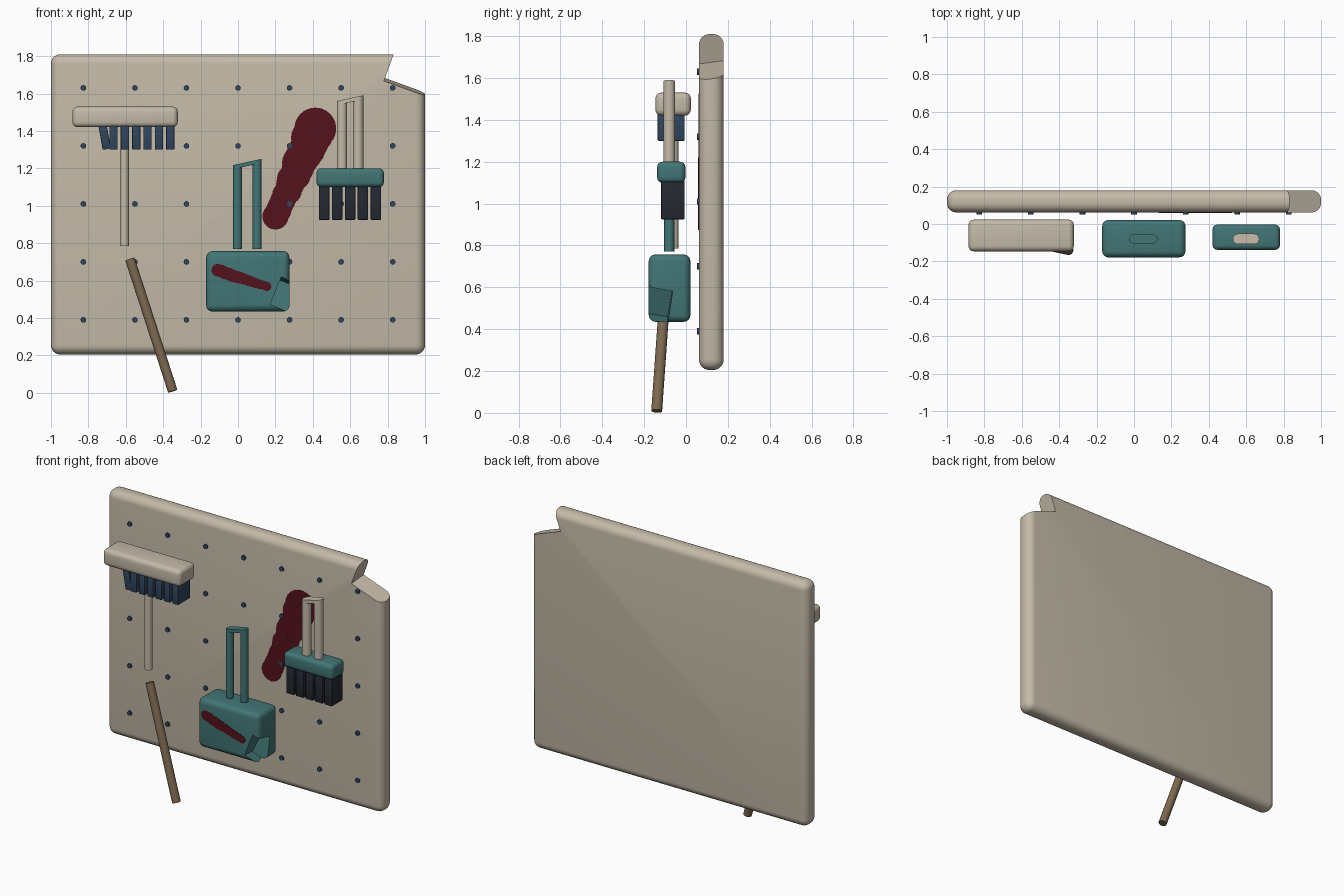
import bpy, bmesh, math, random
from mathutils import Vector, Matrix, Euler

if "Cube" in bpy.data.objects:
    bpy.data.objects.remove(bpy.data.objects["Cube"])

random.seed(4)


def material(name, rgb):
    m = bpy.data.materials.new(name)
    m.diffuse_color = (*rgb, 1)
    m.use_nodes = True
    m.node_tree.nodes["Principled BSDF"].inputs["Base Color"].default_value = m.diffuse_color
    return m


BEIGE = material("beige", (0.55, 0.49, 0.39))
TEAL = material("teal", (0.055, 0.18, 0.18))
BLUE = material("dark_blue", (0.03, 0.06, 0.11))
BLACK = material("charcoal", (0.018, 0.022, 0.032))
BROWN = material("brown", (0.2, 0.14, 0.08))
RED = material("dark_red", (0.09, 0.006, 0.012))


def finish(name, bm, mat, smooth=True):
    bmesh.ops.recalc_face_normals(bm, faces=bm.faces)
    me = bpy.data.meshes.new(name)
    bm.to_mesh(me)
    bm.free()
    ob = bpy.data.objects.new(name, me)
    bpy.context.collection.objects.link(ob)
    if mat:
        me.materials.append(mat)
    bpy.ops.object.select_all(action='DESELECT')
    ob.select_set(True)
    bpy.context.view_layer.objects.active = ob
    if smooth:
        bpy.ops.object.shade_smooth_by_angle(angle=math.radians(35))
    return ob


def box(name, lo, hi, bevel, mat, segs=4, tilt=0):
    lo, hi = Vector(lo), Vector(hi)
    bm = bmesh.new()
    bmesh.ops.create_cube(bm, size=1, matrix=Matrix.Diagonal((*(hi - lo), 1)))
    if bevel:
        bmesh.ops.bevel(bm, geom=bm.edges[:], offset=bevel, segments=segs,
                        profile=0.5, affect='EDGES')
    bm.transform(Matrix.Translation((lo + hi) / 2) @ Matrix.Rotation(tilt, 4, 'Y'))
    return finish(name, bm, mat)


def add_cyl(bm, a, b, r, n=20):
    a, b = Vector(a), Vector(b)
    rot = (b - a).to_track_quat('Z', 'Y').to_matrix().to_4x4()
    return bmesh.ops.create_cone(bm, cap_ends=True, segments=n, radius1=r, radius2=r,
                                 depth=(b - a).length,
                                 matrix=Matrix.Translation((a + b) / 2) @ rot)["verts"]


def rod(name, a, b, r, mat):
    bm = bmesh.new()
    add_cyl(bm, a, b, r)
    return finish(name, bm, mat)


def chip(ob, corner, size, angles, offset):
    # Broken corner: subtract a tilted box
    rot = Euler([math.radians(a) for a in angles]).to_matrix().to_4x4()
    bm = bmesh.new()
    bmesh.ops.create_cube(bm, size=1, matrix=Matrix.Translation(corner) @ rot
                          @ Matrix.Translation(offset) @ Matrix.Diagonal((*size, 1)))
    cutter = finish("chip_cutter", bm, None, False)
    cutter.hide_render = True
    mod = ob.modifiers.new("chip", 'BOOLEAN')
    mod.object, mod.solver = cutter, 'EXACT'
    bpy.context.view_layer.objects.active = ob
    bpy.ops.object.modifier_apply(modifier=mod.name)
    bpy.data.objects.remove(cutter)


def loop_handle(name, x1, x2, y, z0, z1, r, mat):
    # Two posts with slanted tops joined by a thin slanted bar
    slope = 0.22
    mid = (x1 + x2) / 2
    bm = bmesh.new()
    for x in (x1, x2):
        for v in add_cyl(bm, (x, y, z0), (x, y, z1), r):
            if v.co.z > (z0 + z1) / 2:
                v.co.z += slope * (v.co.x - mid)
    pts = []
    for x in (x1, x2):
        for i in range(20):
            a = math.tau * i / 20
            px = x + r * math.cos(a)
            for z in (z1, z1 - 0.022):
                pts.append(bm.verts.new((px, y + r * math.sin(a), z + slope * (px - mid))))
    bmesh.ops.convex_hull(bm, input=pts)
    return finish(name, bm, mat)


def stain(name, a, b, radii, y, depth, count):
    # Chain of overlapping flat discs of varying size
    bm = bmesh.new()
    for i in range(count):
        t = i / (count - 1)
        k = t * (len(radii) - 1)
        j = min(int(k), len(radii) - 2)
        r = radii[j] + (radii[j + 1] - radii[j]) * (k - j)
        jit = r * 0.08
        x = a[0] + (b[0] - a[0]) * t + random.uniform(-jit, jit)
        z = a[1] + (b[1] - a[1]) * t + random.uniform(-jit, jit)
        add_cyl(bm, (x, y + 0.004, z), (x, y - depth - 0.00005 * i, z), r, 24)
    return finish(name, bm, RED)


# Backboard with broken top corner
board = box("backboard", (-1, 0.062, 0.205), (1, 0.18, 1.81), 0.05, BEIGE, 6)
chip(board, (0.783, 0.12, 1.675), (0.6, 0.6, 0.5), (8, 20, 0), (0.3, 0, 0.25))

# Peg grid
bm = bmesh.new()
for i in range(7):
    for j in range(5):
        x, z = -0.827 + 0.2757 * i, 0.39 + 0.31 * j
        add_cyl(bm, (x, 0.07, z), (x, 0.052, z), 0.015, 12)
finish("board_pegs", bm, BLUE)

# Wide brush with its snapped handle
box("wide_brush_head", (-0.885, -0.146, 1.42), (-0.322, 0.023, 1.53), 0.028, BEIGE)
for i in range(6):
    x = -0.665 + 0.0605 * i
    box(f"wide_brush_bristle_{i + 1}", (x - 0.022, -0.135, 1.30), (x + 0.022, -0.007, 1.43),
        0.004, BLUE, 2)
box("wide_brush_bent_bristle", (-0.735, -0.133, 1.302), (-0.691, -0.007, 1.43),
    0.004, BLUE, 2, math.radians(-10))
rod("wide_brush_handle", (-0.607, -0.06, 0.785), (-0.607, -0.06, 1.43), 0.024, BEIGE)
rod("broken_handle_piece", (-0.578, -0.09, 0.715), (-0.349, -0.14, 0.009), 0.026, BROWN)

# Block tool with chipped corner and loop handle
block = box("block_head", (-0.17, -0.178, 0.435), (0.275, 0.021, 0.757), 0.032, TEAL)
chip(block, (0.167, -0.088, 0.46), (0.3, 0.3, 0.155), (-9, 22, 0), (0.15, -0.15, 0.0775))
loop_handle("block_handle", -0.002, 0.102, -0.08, 0.77, 1.234, 0.024, TEAL)

# Narrow brush
box("narrow_brush_head", (0.42, -0.138, 1.10), (0.78, -0.003, 1.20), 0.025, TEAL)
for i in range(5):
    x = 0.461 + 0.069 * i
    box(f"narrow_brush_bristle_{i + 1}", (x - 0.028, -0.119, 0.925), (x + 0.028, -0.007, 1.11),
        0.004, BLACK, 2)
loop_handle("narrow_brush_handle", 0.556, 0.642, -0.08, 1.195, 1.575, 0.028, BEIGE)

# Stains
stain("board_stain", (0.418, 1.42), (0.2, 0.945),
      [0.112, 0.1, 0.095, 0.088, 0.08, 0.072, 0.066, 0.07], 0.062, 0.003, 18)
stain("block_stain", (-0.11, 0.655), (0.155, 0.568), [0.034, 0.034, 0.028, 0.024],
      -0.178, 0.0015, 14)
